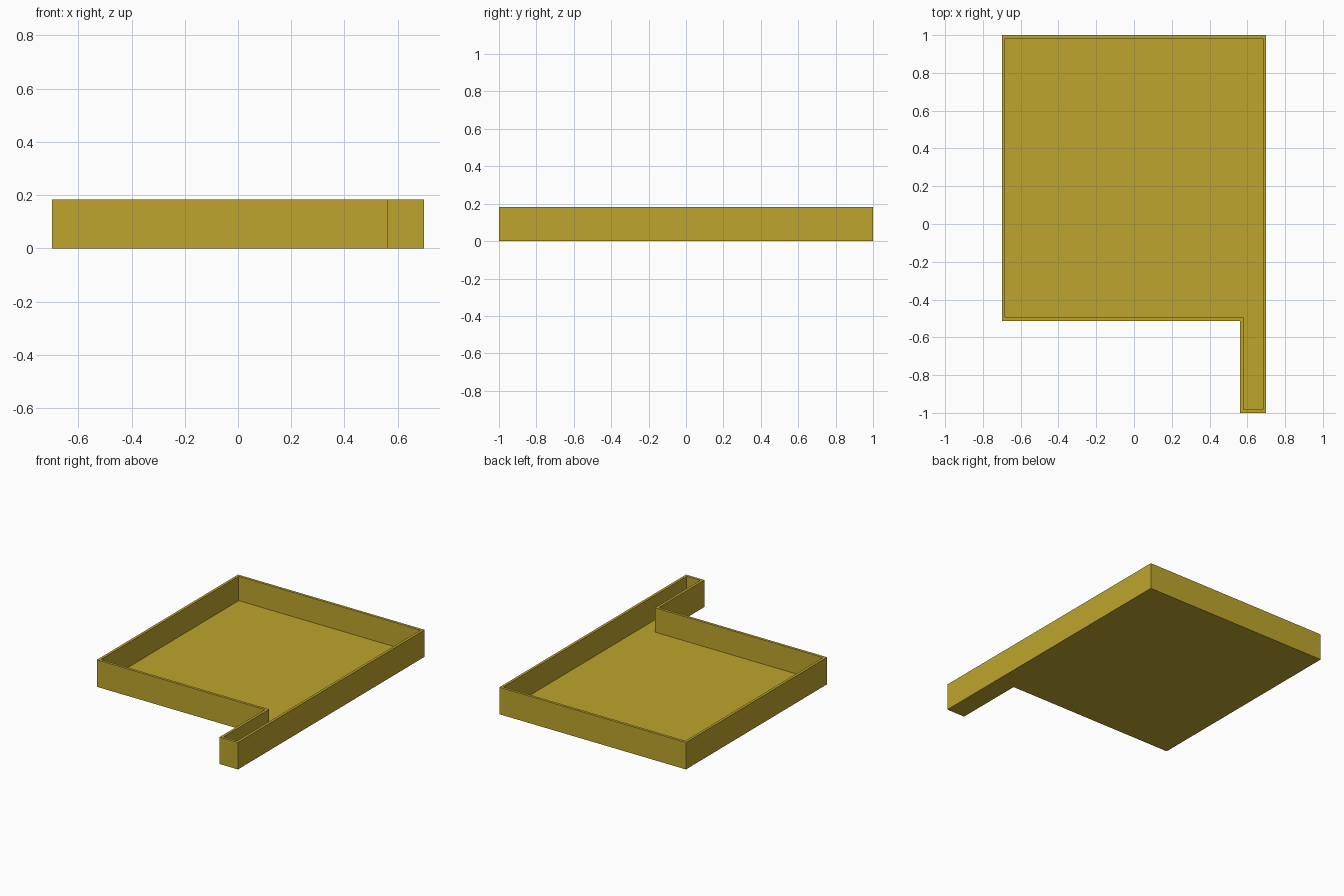
import bpy, bmesh
from mathutils import Vector

if "Cube" in bpy.data.objects:
    bpy.data.objects.remove(bpy.data.objects["Cube"])

HEIGHT = 0.183
WALL = 0.018

gold = bpy.data.materials.new("mustard_gold")
gold.diffuse_color = (0.515, 0.376, 0.026, 1)
gold.use_nodes = True
gold.node_tree.nodes["Principled BSDF"].inputs["Base Color"].default_value = gold.diffuse_color

# Outline of the tray with its narrow channel at the front right
outline = [(-0.70, -0.513), (0.562, -0.513), (0.562, -1.0),
           (0.70, -1.0), (0.70, 1.0), (-0.70, 1.0)]

bm = bmesh.new()
base = bm.faces.new([bm.verts.new((x, y, 0)) for x, y in outline])

# Outer walls
ext = bmesh.ops.extrude_face_region(bm, geom=[base], use_keep_orig=True)
top_verts = [g for g in ext["geom"] if isinstance(g, bmesh.types.BMVert)]
bmesh.ops.translate(bm, verts=top_verts, vec=Vector((0, 0, HEIGHT)))
bmesh.ops.recalc_face_normals(bm, faces=bm.faces[:])

# Thin rim, then the hollow sunk down to the floor
top = max(bm.faces, key=lambda f: f.calc_center_median().z)
bmesh.ops.inset_region(bm, faces=[top], thickness=WALL, use_even_offset=True)
ext = bmesh.ops.extrude_face_region(bm, geom=[top])
floor_verts = [g for g in ext["geom"] if isinstance(g, bmesh.types.BMVert)]
bmesh.ops.translate(bm, verts=floor_verts, vec=Vector((0, 0, WALL - HEIGHT)))
if top.is_valid:
    bmesh.ops.delete(bm, geom=[top], context="FACES_ONLY")
bmesh.ops.recalc_face_normals(bm, faces=bm.faces[:])

mesh = bpy.data.meshes.new("tray")
bm.to_mesh(mesh)
bm.free()
mesh.materials.append(gold)
bpy.context.collection.objects.link(bpy.data.objects.new("tray", mesh))
